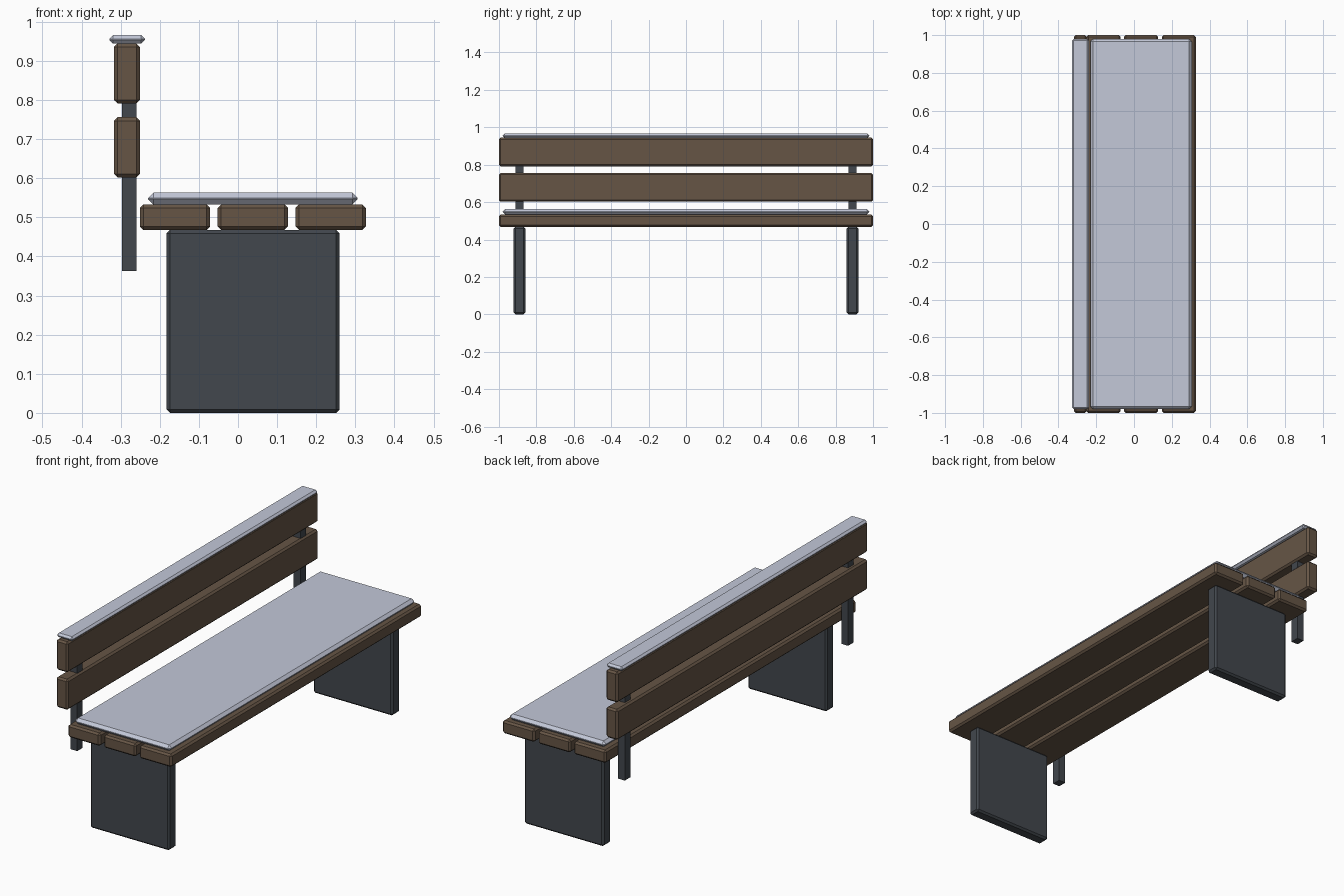
import bpy
import bmesh

if "Cube" in bpy.data.objects:
    bpy.data.objects.remove(bpy.data.objects["Cube"])


def material(name, rgb):
    m = bpy.data.materials.new(name)
    m.diffuse_color = (*rgb, 1.0)
    m.use_nodes = True
    m.node_tree.nodes["Principled BSDF"].inputs["Base Color"].default_value = m.diffuse_color
    return m


wood = material("dark brown wood", (0.133, 0.091, 0.060))
metal = material("dark grey metal", (0.054, 0.063, 0.074))
snow = material("pale blue snow", (0.546, 0.578, 0.687))


def box(name, x, y, z, mat, bevel=0.0):
    """Chamfered box spanning the (min, max) ranges x, y, z."""
    bm = bmesh.new()
    bmesh.ops.create_cube(bm, size=1.0)
    for v in bm.verts:
        v.co = [(r[0] + r[1]) / 2 + c * (r[1] - r[0])
                for r, c in zip((x, y, z), v.co)]
    if bevel:
        bmesh.ops.bevel(bm, geom=bm.edges[:], offset=bevel, segments=1,
                        affect='EDGES', clamp_overlap=True)
    me = bpy.data.meshes.new(name)
    bm.to_mesh(me)
    bm.free()
    me.materials.append(mat)
    ob = bpy.data.objects.new(name, me)
    bpy.context.collection.objects.link(ob)
    return ob


# Seat planks
for i, cx in enumerate((-0.161, 0.038, 0.237)):
    box(f"seat_plank_{i + 1}", (cx - 0.09, cx + 0.09), (-1, 1),
        (0.468, 0.533), wood, 0.009)

# Backrest planks
for i, z0 in enumerate((0.602, 0.791)):
    box(f"back_plank_{i + 1}", (-0.317, -0.251), (-1, 1),
        (z0, z0 + 0.154), wood, 0.009)

# Slab legs and backrest posts at both ends
for side, s in (("left", -1), ("right", 1)):
    c = s * 0.89
    box(f"{side}_leg", (-0.183, 0.26), (c - 0.031, c + 0.031),
        (0, 0.468), metal, 0.009)
    box(f"{side}_back_post", (-0.297, -0.259), (c - 0.022, c + 0.022),
        (0.363, 0.93), metal)

# Snow layers on the seat and on the backrest
box("seat_snow", (-0.23, 0.306), (-0.98, 0.98), (0.533, 0.563), snow, 0.0135)
box("back_snow", (-0.329, -0.238), (-0.98, 0.98), (0.944, 0.966), snow, 0.0095)
